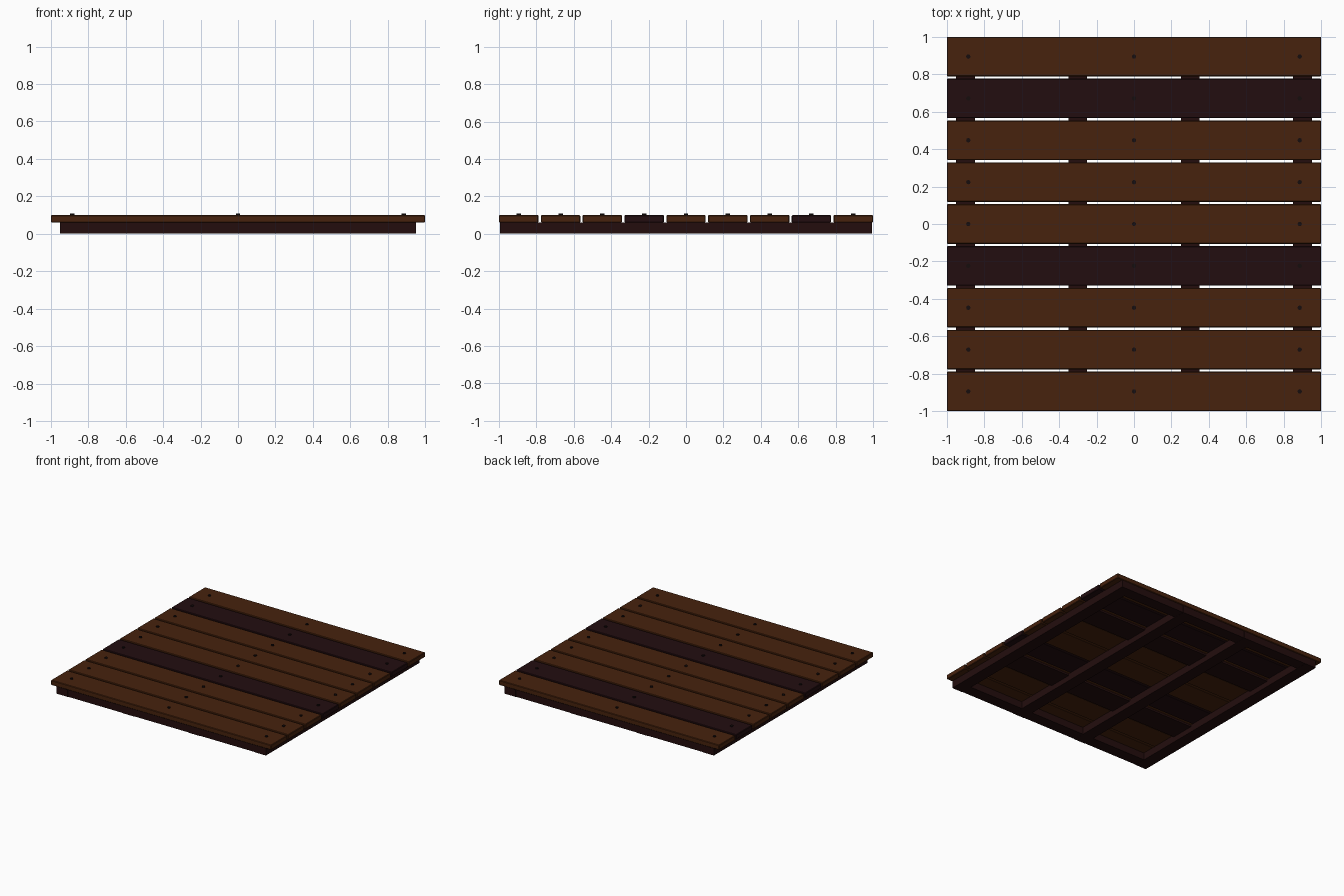
import bpy

cube = bpy.data.objects.get("Cube")
if cube:
    bpy.data.objects.remove(cube, do_unlink=True)


def material(name, rgb):
    mat = bpy.data.materials.new(name)
    mat.use_nodes = True
    mat.diffuse_color = (*rgb, 1)
    mat.node_tree.nodes["Principled BSDF"].inputs["Base Color"].default_value = (*rgb, 1)
    return mat


BROWN = material("warm brown wood", (0.063, 0.016, 0.004))
DARK = material("dark stained wood", (0.016, 0.004, 0.005))
FRAME = material("frame wood", (0.017, 0.004, 0.004))
IRON = material("dark iron", (0.008, 0.004, 0.004))


def box(name, low, high, mat, bevel=0.0):
    """Axis-aligned board between two corners."""
    centre = [(a + b) / 2 for a, b in zip(low, high)]
    bpy.ops.mesh.primitive_cube_add(size=1, location=centre)
    obj = bpy.context.object
    obj.name = name
    obj.scale = [b - a for a, b in zip(low, high)]
    bpy.ops.object.transform_apply(location=False, rotation=False, scale=True)
    obj.data.materials.append(mat)
    if bevel:
        mod = obj.modifiers.new("worn_edges", "BEVEL")
        mod.width = bevel
        mod.segments = 1
    return obj


BASE_TOP = 0.06
DECK_TOP = 0.1
COUNT = 9
PLANK = 0.211
PITCH = (2 - PLANK) / (COUNT - 1)
DARK_PLANKS = (3, 7)

# Joists running front to back
for i, x in enumerate((-0.9, -0.3, 0.3, 0.9)):
    box(f"joist_{i + 1}", (x - 0.05, -0.995, 0), (x + 0.05, 0.995, BASE_TOP), FRAME)

# End beams fitted between the joists
for name, side in (("front", -1), ("back", 1)):
    for i, x in enumerate((-0.6, 0, 0.6)):
        y = side * 0.945
        box(f"{name}_beam_{i + 1}", (x - 0.25, y - 0.048, 0.001),
            (x + 0.25, y + 0.048, BASE_TOP), FRAME)

    # Thin cross battens under the deck, hidden beneath one plank
    y = side * 2 * PITCH
    for i, x in enumerate((-0.6, 0, 0.6)):
        box(f"{name}_batten_{i + 1}", (x - 0.25, y - 0.1, BASE_TOP - 0.015),
            (x + 0.25, y + 0.1, BASE_TOP), FRAME)

# Deck planks with three nails each
for i in range(COUNT):
    y = (i - (COUNT - 1) / 2) * PITCH
    mat = DARK if i in DARK_PLANKS else BROWN
    box(f"plank_{i + 1}", (-1, y - PLANK / 2, BASE_TOP),
        (1, y + PLANK / 2, DECK_TOP), mat, 0.004)
    for j, x in enumerate((-0.885, 0, 0.885)):
        bpy.ops.mesh.primitive_cylinder_add(vertices=8, radius=0.012, depth=0.014,
                                            location=(x, y, DECK_TOP))
        nail = bpy.context.object
        nail.name = f"nail_{i + 1}_{j + 1}"
        nail.data.materials.append(IRON)
